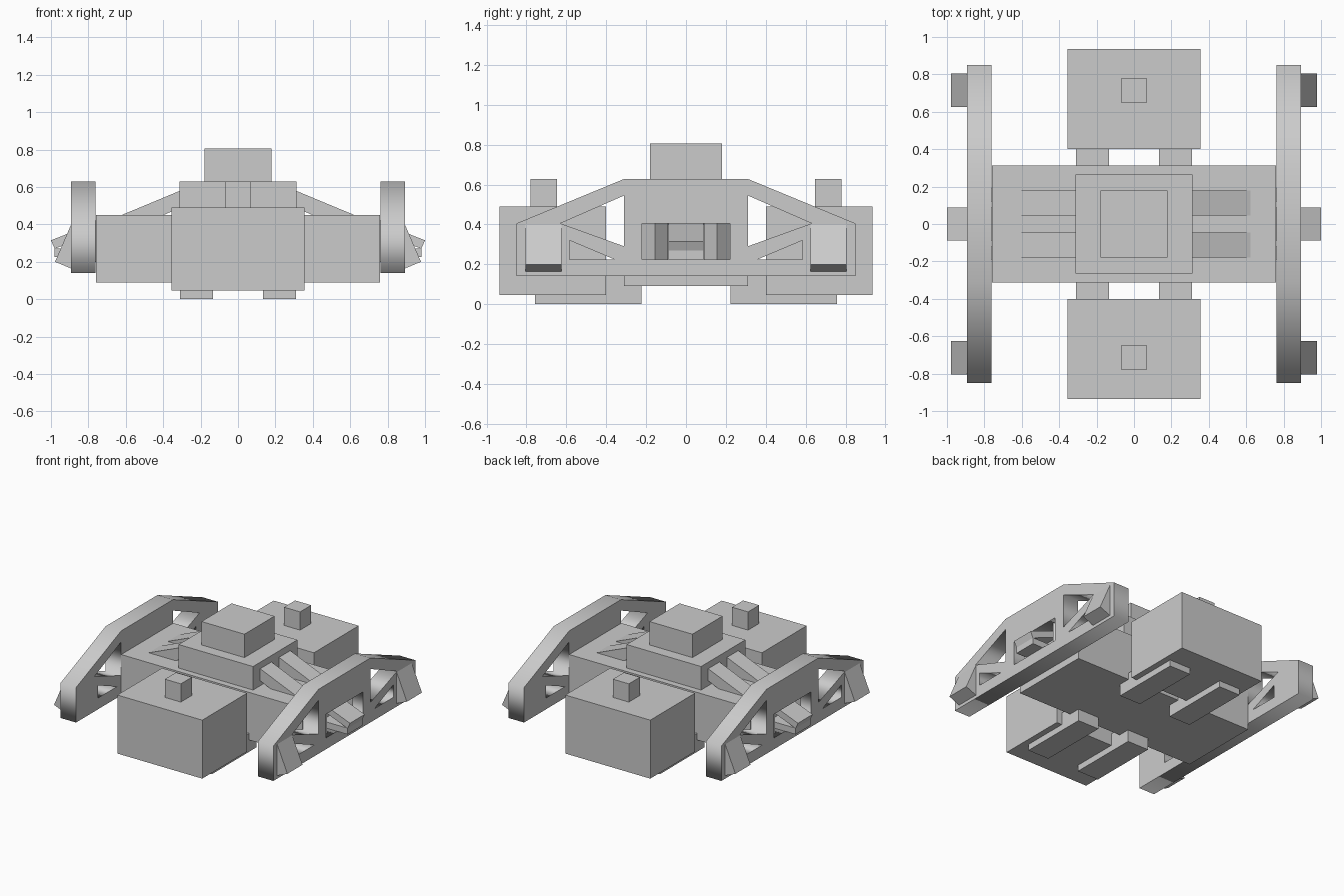
import bpy, bmesh
from math import pi
from mathutils import Matrix

if "Cube" in bpy.data.objects:
    bpy.data.objects.remove(bpy.data.objects["Cube"])


def finish(name, bm):
    bmesh.ops.recalc_face_normals(bm, faces=bm.faces)
    me = bpy.data.meshes.new(name)
    bm.to_mesh(me)
    bm.free()
    ob = bpy.data.objects.new(name, me)
    bpy.context.collection.objects.link(ob)
    return ob


def box(name, x0, x1, y0, y1, z0, z1):
    bm = bmesh.new()
    bmesh.ops.create_cube(bm, size=1)
    for v in bm.verts:
        v.co = ((x0 + x1) / 2 + v.co.x * (x1 - x0),
                (y0 + y1) / 2 + v.co.y * (y1 - y0),
                (z0 + z1) / 2 + v.co.z * (z1 - z0))
    return finish(name, bm)


def prism(name, profile, y0, y1, side):
    """Extrude an x-z profile along y; side = -1 mirrors it to the left."""
    bm = bmesh.new()
    face = bm.faces.new([bm.verts.new((side * x, y0, z)) for x, z in profile])
    new = bmesh.ops.extrude_face_region(bm, geom=[face])["geom"]
    verts = [g for g in new if isinstance(g, bmesh.types.BMVert)]
    bmesh.ops.translate(bm, vec=(0, y1 - y0, 0), verts=verts)
    return finish(name, bm)


def side_frame(name, x):
    """Flat truss plate in the y-z plane with cut-out windows."""
    outline = [(-.85, .14), (.85, .14), (.85, .405), (.31, .628), (-.31, .628), (-.85, .405)]
    window = [(-.22, .225), (.22, .225), (.22, .405), (-.22, .405)]
    upper = [(.31, .545), (.63, .405), (.31, .29)]
    lower = [(.585, .32), (.585, .225), (.36, .225)]
    loops = [outline, window]
    for tri in (upper, lower):
        loops += [tri, [(-y, z) for y, z in tri]]
    cu = bpy.data.curves.new(name, 'CURVE')
    cu.dimensions, cu.fill_mode, cu.extrude = '2D', 'BOTH', .065
    for loop in loops:
        sp = cu.splines.new('POLY')
        sp.points.add(len(loop) - 1)
        for p, (y, z) in zip(sp.points, loop):
            p.co = (y, z, 0, 1)
        sp.use_cyclic_u = True
    ob = bpy.data.objects.new(name, cu)
    bpy.context.collection.objects.link(ob)
    ob.rotation_euler = (pi / 2, 0, pi / 2)
    ob.location.x = x
    bpy.ops.object.select_all(action='DESELECT')
    ob.select_set(True)
    bpy.context.view_layer.objects.active = ob
    bpy.ops.object.convert(target='MESH')


# Central body and raised deck
box("hull", -.76, .76, -.312, .312, .09, .45)
box("deck_base", -.312, .312, -.265, .265, .44, .628)
box("deck_cabin", -.18, .18, -.18, .18, .62, .805)

# Front and rear pods with caps and the rails beneath
for end, s in (("front", -1), ("rear", 1)):
    def ys(a, b):
        return sorted((s * a, s * b))
    box(end + "_pod", -.356, .356, *ys(.40, .936), .047, .49)
    box(end + "_pod_cap", -.067, .067, *ys(.647, .78), .48, .628)
    for x in (-.222, .222):
        box(end + "_rail", x - .089, x + .089, *ys(.222, .757), 0, .14)

for side in (-1, 1):
    # Truss frame
    side_frame("side_frame", side * .827)
    for s in (-1, 1):
        # Sloped brace on the deck
        y0, y1 = sorted((s * .045, s * .18))
        prism("deck_brace", [(.29, .588), (.634, .445), (.41, .445), (.29, .497)], y0, y1, side)
        # Angled outrigger at the frame end
        y0, y1 = sorted((s * .625, s * .805))
        prism("outrigger", [(.88, .405), (.89, .405), (.978, .20), (.89, .163), (.88, .163)], y0, y1, side)
        # Diamond post inside the window
        post = box("window_post", -.046, .046, -.046, .046, .2, .42)
        post.data.transform(Matrix.Translation((side * .79, s * .155, 0)) @ Matrix.Rotation(pi / 4, 4, 'Z'))
    # Sloped nozzle and its support in the window
    prism("nozzle", [(.75, .412), (1.0, .315), (.98, .27), (.75, .36)], -.088, .088, side)
    box("nozzle_support", *sorted((side * .75, side * .98)), -.088, .088, .225, .272)
